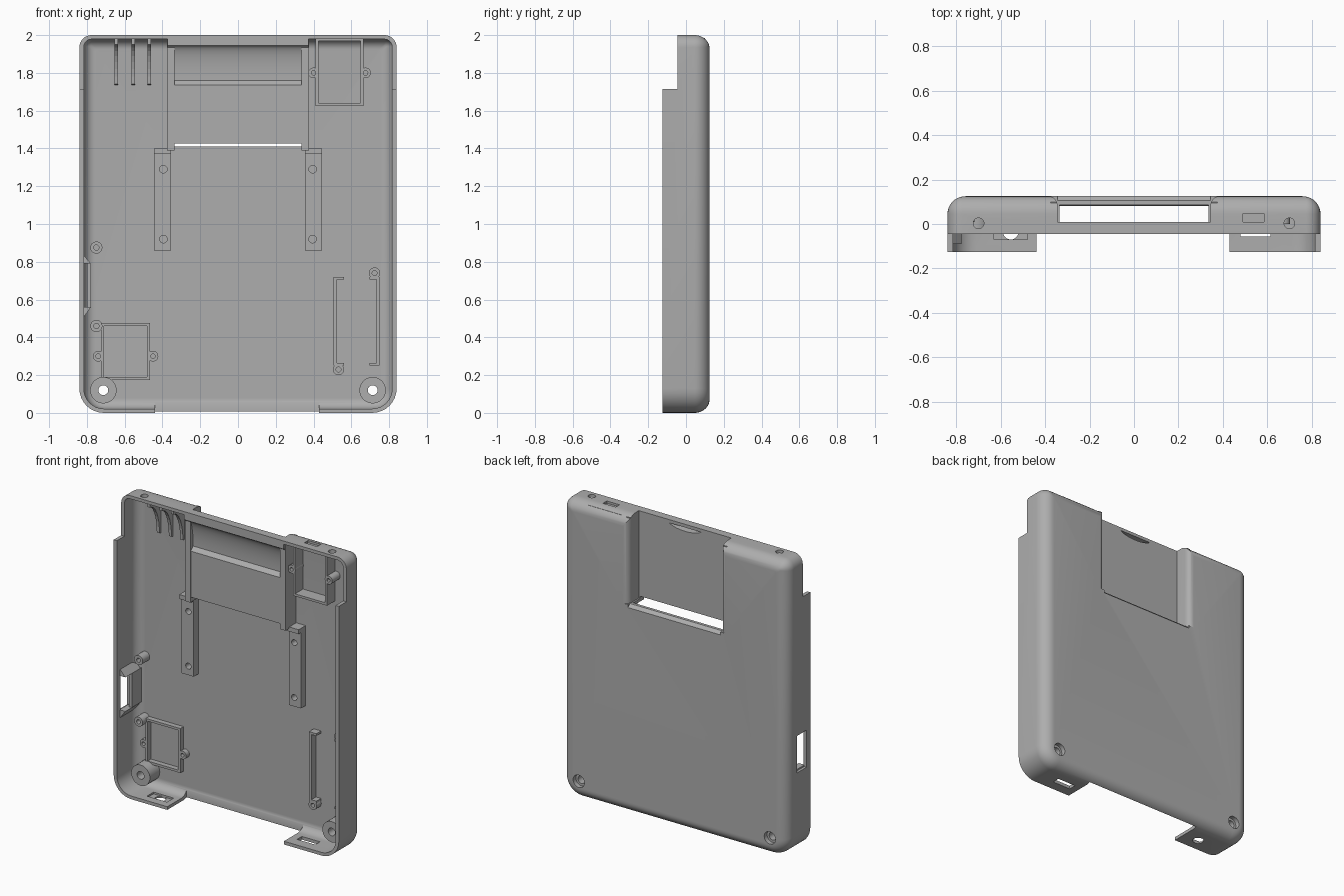
import bpy, bmesh
from math import sin, cos, pi, radians
from mathutils import Vector

if "Cube" in bpy.data.objects:
    bpy.data.objects.remove(bpy.data.objects["Cube"])

grey = bpy.data.materials.new("case grey")
grey.use_nodes = True
GREY = (0.42, 0.42, 0.42, 1)
grey.diffuse_color = GREY
grey.node_tree.nodes["Principled BSDF"].inputs["Base Color"].default_value = GREY

FLOOR = 0.085   # inside face of the back wall
BED = 0.095     # parts are sunk slightly into that wall


def loft(name, rings, closed=False, smooth=False):
    """Skin a list of equal-length point rings; closed joins last to first."""
    bm = bmesh.new()
    rows = [[bm.verts.new(p) for p in ring] for ring in rings]
    n = len(rows[0])
    pairs = list(zip(rows, rows[1:])) + ([(rows[-1], rows[0])] if closed else [])
    for a, b in pairs:
        for i in range(n):
            j = (i + 1) % n
            bm.faces.new((a[i], a[j], b[j], b[i]))
    if not closed:
        bm.faces.new(rows[0])
        bm.faces.new(rows[-1])
    bmesh.ops.recalc_face_normals(bm, faces=bm.faces)
    mesh = bpy.data.meshes.new(name)
    bm.to_mesh(mesh)
    bm.free()
    ob = bpy.data.objects.new(name, mesh)
    bpy.context.collection.objects.link(ob)
    mesh.materials.append(grey)
    if smooth:
        shade(ob)
    return ob


def shade(ob):
    bpy.ops.object.select_all(action='DESELECT')
    ob.select_set(True)
    bpy.context.view_layer.objects.active = ob
    bpy.ops.object.shade_smooth_by_angle(angle=radians(35))


def rect(x0, x1, z0, z1, y):
    return [(x0, y, z0), (x1, y, z0), (x1, y, z1), (x0, y, z1)]


def box(name, x0, x1, y0, y1, z0, z1):
    return loft(name, [rect(x0, x1, z0, z1, y0), rect(x0, x1, z0, z1, y1)])


def prism(name, profile, x0, x1, smooth=False):
    """Extrude a (y, z) profile along x."""
    return loft(name, [[(x, y, z) for y, z in profile] for x in (x0, x1)], smooth=smooth)


def circle(c, r, axis, n=28):
    a, b = [k for k in range(3) if k != axis]
    pts = []
    for i in range(n):
        p = Vector(c)
        p[a] += r * cos(2 * pi * i / n)
        p[b] += r * sin(2 * pi * i / n)
        pts.append(p)
    return pts


def rod(name, a, b, r, axis):
    return loft(name, [circle(a, r, axis), circle(b, r, axis)])


def post(name, x, z, r, hole, front):
    ends = [(r, front), (r, BED), (hole, BED), (hole, front)]
    return loft(name, [circle((x, y, z), q, 1) for q, y in ends], closed=True, smooth=True)


def frame(name, x0, x1, z0, z1, t, front):
    return loft(name, [rect(x0 + d, x1 - d, z0 + d, z1 - d, y)
                       for d, y in ((0, front), (0, BED), (t, BED), (t, front))], closed=True)


def boolean(ob, tool, op='DIFFERENCE'):
    mod = ob.modifiers.new("cut", 'BOOLEAN')
    mod.operation, mod.solver, mod.object = op, 'EXACT', tool
    bpy.context.view_layer.objects.active = ob
    bpy.ops.object.modifier_apply(modifier=mod.name)
    bpy.data.objects.remove(tool)


def outline(d, y, wall):
    """Rounded case outline, inset by d + wall, at depth y."""
    k = d + wall
    x, z0, z1, pts = 0.84 - k, k * 0.9, 2 - k * 0.9, []
    low, high = max(0.13 - k, 0.012), max(0.065 - k, 0.012)
    corners = ((x, z0, low, -1, 1), (x, z1, high, 1, 1), (-x, z1, high, 1, -1), (-x, z0, low, -1, -1))
    for q, (cx, cz, r, sz, sx) in enumerate(corners):
        for i in range(9):
            a = -pi / 2 + q * pi / 2 + i * pi / 16
            pts.append((cx - sx * r + r * cos(a), y, cz - sz * r + r * sin(a)))
    return pts


def tray(name, front, back, r, wall):
    """Solid with a fillet of radius r around its back edge."""
    rings = [outline(0, front, wall)]
    for i in range(11):
        a = i * pi / 20
        rings.append(outline(r * (1 - cos(a)), back - r * (1 - sin(a)), wall))
    return loft(name, rings)


# Hollow shell
shell = tray("case_shell", -0.125, 0.125, 0.08, 0)
boolean(shell, tray("cavity", -0.2, FLOOR, 0.06, 0.024))

# Cheek walls beside the bay at the top
for s in (-1, 1):
    x0, x1 = sorted((s * 0.335, s * 0.375))
    boolean(shell, box("cheek", x0, x1, -0.03, 0.1, 1.39, 1.985), 'UNION')

# Bay opening, flared with rounded edges towards the back
flare = [(0.345, 0.01)] + [(0.345 + 0.04 * (1 - cos(i * pi / 16)), 0.085 + 0.04 * sin(i * pi / 16))
                           for i in range(9)] + [(0.385, 0.2)]
section = flare + [(-x, y) for x, y in reversed(flare)]
boolean(shell, loft("bay", [[(x, y, z) for x, y in section] for z in (1.41, 2.1)]))
boolean(shell, prism("lip", [(0.105, 1.42), (0.105, 1.41), (0.13, 1.385), (0.13, 1.42)], -0.345, 0.345))

# Lowered rim at the top and open middle at the bottom
boolean(shell, box("top_step", -1, 1, -0.3, -0.045, 1.715, 2.1))
boolean(shell, box("bottom_gap", -0.44, 0.43, -0.3, 0.08, -0.1, 0.062))

# Sockets through the top and bottom walls
for s in (-1, 1):
    boolean(shell, rod("top_hole", (s * 0.7, 0.003, 1.95), (s * 0.7, 0.003, 2.1), 0.024, 2))
boolean(shell, box("top_slot", 0.49, 0.585, 0.008, 0.048, 1.95, 2.1))
boolean(shell, box("bottom_slot", 0.48, 0.615, -0.056, -0.005, -0.1, 0.06))
boolean(shell, rod("bottom_hole", (-0.555, -0.035, -0.1), (-0.555, -0.035, 0.06), 0.035, 2))
boolean(shell, box("socket_seat", -0.63, -0.48, -0.07, 0.0, 0.01, 0.06))

# Side switch window, screw wells and the slit below the bay
boolean(shell, box("side_window", -0.9, -0.8, -0.085, 0.015, 0.55, 0.8))
for s in (-1, 1):
    boolean(shell, rod("screw_well", (s * 0.713, 0.05, 0.12), (s * 0.713, 0.2, 0.12), 0.042, 1))
shade(shell)

# Bay panel: thick lower plate, concave upper part, rim at the top
curve = [(-0.045 + 0.045 * sin(i * pi / 16), 1.945 - 0.17 * (1 - cos(i * pi / 16))) for i in range(9)]
profile = [(0.01, 1.425), (0.01, 2), (-0.045, 2)] + curve + [(0, 1.76), (-0.025, 1.735), (-0.025, 1.425)]
panel = prism("bay_panel", profile, -0.372, 0.372)
scoop = [[(x * k, y, 2.02 + 0.07 * sin(a) * k) for x, a in
          [(0.16 * cos(pi + i * pi / 16), pi + i * pi / 16) for i in range(17)]]
         for k, y in ((0.9, -0.03), (1, 0.03))]
boolean(panel, loft("finger_scoop", scoop))
shade(panel)

# Guide rails below the bay
for s, side in ((1, "left"), (-1, "right")):
    x0, x1 = sorted((s * 0.355, s * 0.445))
    rail = prism(side + "_rail", [(BED, 0.86), (0.035, 0.86), (0.035, 1.37), (0.01, 1.37),
                                  (0.01, 1.4), (BED, 1.4)], x0, x1)
    for z in (0.92, 1.29):
        boolean(rail, rod("hole", (s * 0.395, 0, z), (s * 0.395, 0.08, z), 0.02, 1))

# Curved fins in the upper corner
arc = [(0.07 - 0.1 * (1 - cos(i * pi / 16)), 1.74 + 0.21 * sin(i * pi / 16)) for i in range(9)]
for i, x in enumerate((-0.645, -0.555, -0.47)):
    prism("fin_%d" % (i + 1), [(BED, 1.735)] + arc + [(-0.03, 1.985), (0.06, 1.985), (BED, 1.96)],
          x - 0.01, x + 0.01)

# Component frames with mounting bosses
frame("upper_frame", 0.41, 0.665, 1.625, 1.985, 0.016, 0.0)
frame("lower_frame", -0.725, -0.465, 0.175, 0.475, 0.016, 0.05)
for i, (x, z, y) in enumerate(((0.4, 1.8, 0.0), (0.675, 1.8, 0.0), (-0.74, 0.3, 0.05), (-0.45, 0.3, 0.05))):
    post("frame_boss_%d" % (i + 1), x, z, 0.028, 0.012, y)

# Pair of C shaped brackets
for name, x, s, z0, z1, bz in (("inner", 0.505, 1, 0.25, 0.72, 0.23), ("outer", 0.75, -1, 0.25, 0.72, 0.74)):
    c = [(0, z0), (0.055, z0), (0.055, z0 + 0.015), (0.018, z0 + 0.015),
         (0.018, z1 - 0.015), (0.055, z1 - 0.015), (0.055, z1), (0, z1)]
    loft(name + "_bracket", [[(x + s * u, y, z) for u, z in c] for y in (0.035, BED)])
    post(name + "_bracket_boss", x + s * 0.027, bz, 0.03, 0.013, 0.035)

# Screw posts at the bottom corners
for s, side in ((1, "left"), (-1, "right")):
    post(side + "_screw_post", s * 0.713, 0.12, 0.07, 0.026, -0.02)

# Switch mount: backing bar, sloping ends and two posts
box("switch_bar", -0.8, -0.778, -0.02, BED, 0.56, 0.79)
for name, z, d in (("lower", 0.56, -0.06), ("upper", 0.79, 0.05)):
    wedge = [(-0.822, z), (-0.778, z), (-0.822, z + d)]
    loft("switch_%s_end" % name, [[(x, y, q) for x, q in wedge] for y in (-0.09, 0.07)])
for name, z in (("lower", 0.46), ("upper", 0.875)):
    post("switch_%s_post" % name, -0.75, z, 0.032, 0.014, 0.01)
